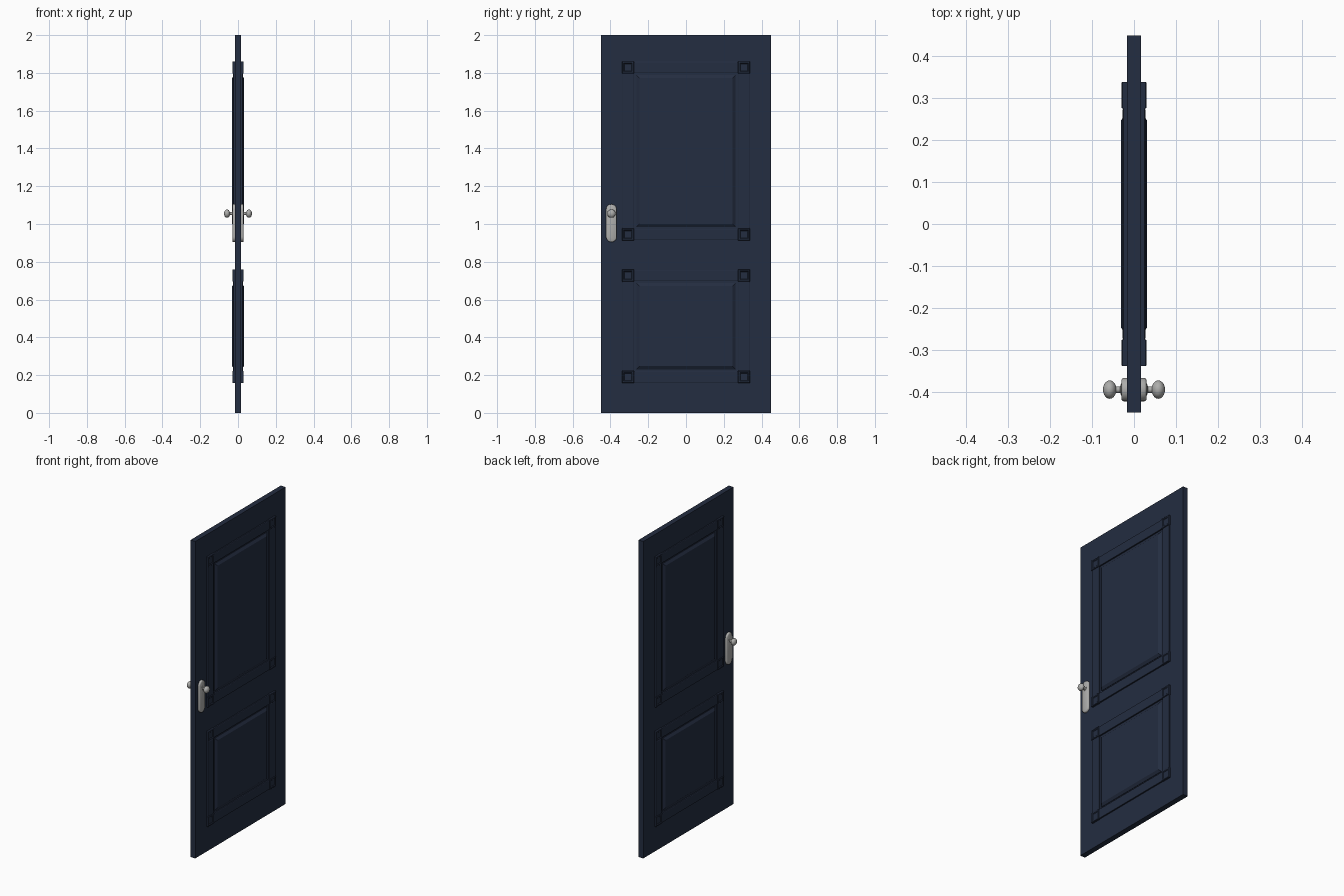
import bpy, bmesh, math
from mathutils import Matrix, Vector

cube = bpy.data.objects.get("Cube")
if cube:
    bpy.data.objects.remove(cube, do_unlink=True)


def material(name, rgb, metallic=0.0):
    m = bpy.data.materials.new(name)
    m.use_nodes = True
    m.diffuse_color = (*rgb, 1)
    m.node_tree.nodes["Principled BSDF"].inputs["Base Color"].default_value = (*rgb, 1)
    return m


navy = material("navy paint", (0.017, 0.026, 0.052))
steel = material("brushed steel", (0.42, 0.42, 0.41))

FACE = 0.017      # half the leaf thickness
SINK = 0.005      # how far the trim is buried in the leaf


def finish(name, bm, mat, smooth=False):
    bmesh.ops.recalc_face_normals(bm, faces=bm.faces)
    me = bpy.data.meshes.new(name)
    bm.to_mesh(me)
    bm.free()
    me.materials.append(mat)
    ob = bpy.data.objects.new(name, me)
    bpy.context.collection.objects.link(ob)
    if smooth:
        bpy.ops.object.select_all(action="DESELECT")
        ob.select_set(True)
        bpy.context.view_layer.objects.active = ob
        bpy.ops.object.shade_smooth_by_angle(angle=math.radians(35))
    return ob


def plate(bm, side, outline, steps):
    """Stack rings of an outline outward; each step is (x, inset)."""
    cy = sum(p[0] for p in outline) / len(outline)
    cz = sum(p[1] for p in outline) / len(outline)
    hy = max(p[0] for p in outline) - cy
    hz = max(p[1] for p in outline) - cz
    rings = []
    for x, inset in steps:
        rings.append([bm.verts.new((side * x, cy + (y - cy) * (1 - inset / hy),
                                    cz + (z - cz) * (1 - inset / hz))) for y, z in outline])
    for a, b in zip(rings, rings[1:]):
        for i in range(len(a)):
            j = (i + 1) % len(a)
            bm.faces.new((a[i], a[j], b[j], b[i]))
    bm.faces.new(rings[0])
    bm.faces.new(rings[-1])


def rect(y0, y1, z0, z1):
    return [(y0, z0), (y1, z0), (y1, z1), (y0, z1)]


def capsule(cy, z0, z1, r, n=10):
    pts = []
    for cz, start in ((z1 - r, 0), (z0 + r, math.pi)):
        for i in range(n + 1):
            a = start + math.pi * i / n
            pts.append((cy + r * math.cos(a), cz + r * math.sin(a)))
    return pts


def knob(bm, side, y, z):
    """Lathe a neck and rounded knob about the x axis."""
    profile = [(0.025, 0.014), (0.031, 0.014), (0.033, 0.008), (0.043, 0.008)]
    for i in range(1, 10):
        a = math.pi * (0.1 + 0.9 * i / 9)
        profile.append((0.058 - 0.016 * math.cos(a), 0.022 * math.sin(a)))
    verts = [bm.verts.new((side * x, y + max(r, 0), z)) for x, r in profile]
    edges = [bm.edges.new(pair) for pair in zip(verts, verts[1:])]
    bmesh.ops.spin(bm, geom=verts + edges, cent=(0, y, z), axis=(1, 0, 0),
                   angle=math.tau, steps=24)
    bmesh.ops.remove_doubles(bm, verts=bm.verts, dist=0.0002)


# Door leaf
bm = bmesh.new()
bmesh.ops.create_cube(bm, size=1, matrix=Matrix.Translation((0, 0, 1))
                      @ Matrix.Diagonal((2 * FACE, 0.9, 2, 1)))
finish("door_leaf", bm, navy)

OUT, BLOCK = 0.339, 0.063
BASE = FACE - SINK
for side, label in ((1, "left"), (-1, "right")):
    for level, z0, z1 in (("upper", 0.913, 1.861), ("lower", 0.159, 0.759)):
        inn = OUT - BLOCK
        # Corner blocks with a sunken square
        bm = bmesh.new()
        for y in (-OUT, inn):
            for z in (z0, z1 - BLOCK):
                plate(bm, side, rect(y, y + BLOCK, z, z + BLOCK),
                      [(BASE, 0), (0.028, 0), (0.030, 0.002), (0.030, 0.009), (0.026, 0.013)])
        finish(f"{level}_corner_blocks_{label}", bm, navy)

        # Flat trim strips between the blocks
        bm = bmesh.new()
        g = 0.002
        strip = [(BASE, 0), (0.025, 0), (0.027, 0.003)]
        for y in (-OUT, inn):
            plate(bm, side, rect(y + g, y + BLOCK - g, z0 + BLOCK, z1 - BLOCK), strip)
        for z in (z0, z1 - BLOCK):
            plate(bm, side, rect(-inn, inn, z + g, z + BLOCK - g), strip)
        finish(f"{level}_trim_{label}", bm, navy)

        # Raised panel with sloping border
        bm = bmesh.new()
        m = BLOCK + 0.009
        plate(bm, side, rect(-0.263, 0.263, z0 + m, z1 - m),
              [(BASE, 0), (0.020, 0), (0.031, 0.016), (0.031, 0.020)])
        finish(f"{level}_panel_{label}", bm, navy)

    # Handle plate and knob
    bm = bmesh.new()
    plate(bm, side, capsule(-0.395, 0.904, 1.105, 0.028),
          [(BASE, 0), (0.025, 0), (0.028, 0.0015), (0.030, 0.005)])
    finish(f"handle_plate_{label}", bm, steel, True)
    bm = bmesh.new()
    knob(bm, side, -0.395, 1.055)
    finish(f"door_knob_{label}", bm, steel, True)
